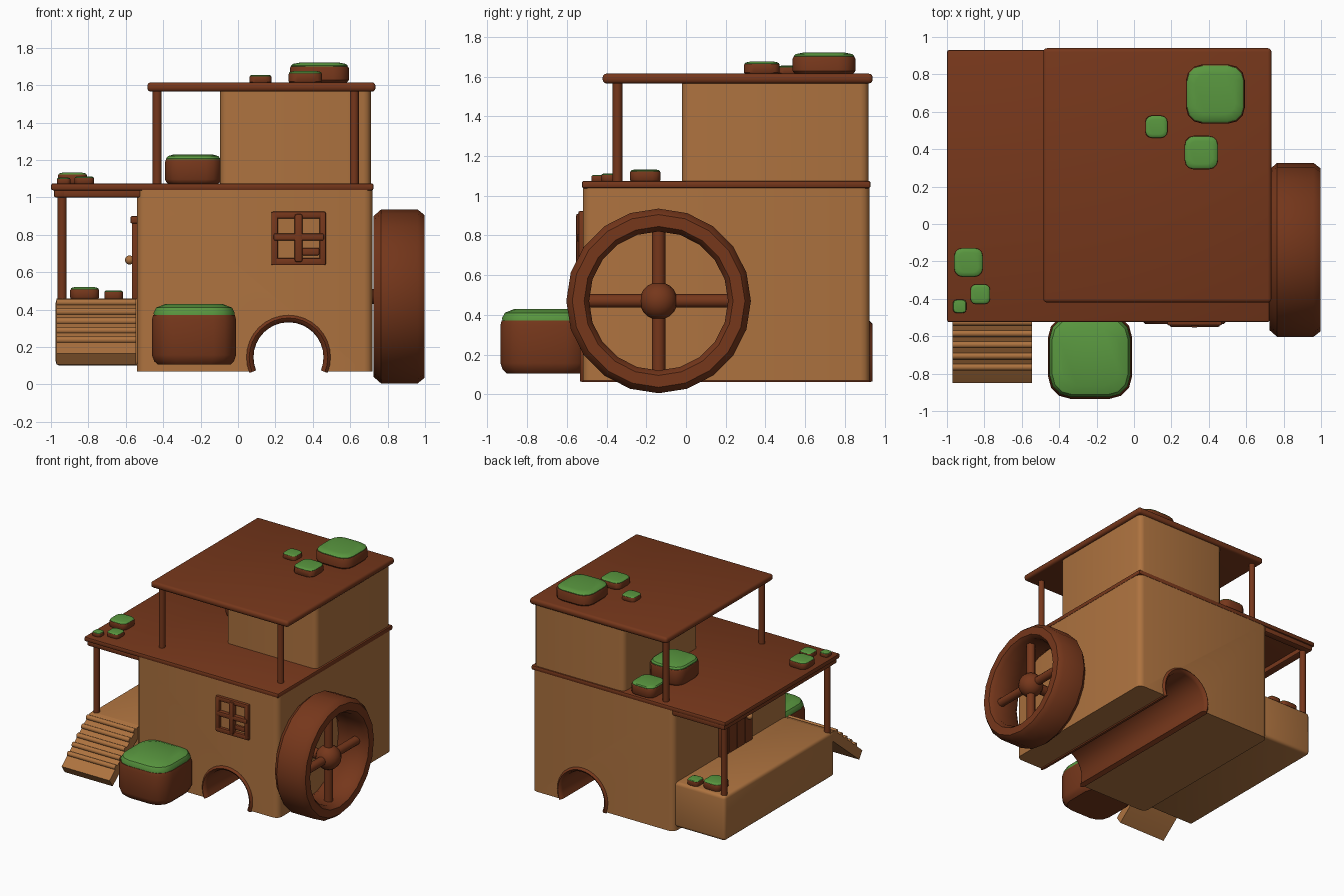
import bpy, bmesh, math
from mathutils import Vector

if "Cube" in bpy.data.objects:
    bpy.data.objects.remove(bpy.data.objects["Cube"])


def mat(name, rgb):
    m = bpy.data.materials.new(name)
    m.diffuse_color = (*rgb, 1)
    m.use_nodes = True
    m.node_tree.nodes["Principled BSDF"].inputs["Base Color"].default_value = m.diffuse_color
    return m


TAN = mat("tan_clay", (0.42, 0.17, 0.05))
BROWN = mat("brown_wood", (0.18, 0.038, 0.011))
GREEN = mat("green_leaf", (0.10, 0.31, 0.05))


def finish(bm, name, material, smooth=35):
    bmesh.ops.recalc_face_normals(bm, faces=bm.faces)
    me = bpy.data.meshes.new(name)
    bm.to_mesh(me)
    bm.free()
    me.materials.append(material)
    ob = bpy.data.objects.new(name, me)
    bpy.context.collection.objects.link(ob)
    bpy.ops.object.select_all(action='DESELECT')
    ob.select_set(True)
    bpy.context.view_layer.objects.active = ob
    bpy.ops.object.shade_smooth_by_angle(angle=math.radians(smooth))
    return ob


def bevel_edges(bm, edges, r, seg):
    bmesh.ops.bevel(bm, geom=edges, offset=r, segments=seg, profile=0.5, affect='EDGES')


def box(name, x, y, z, material, r=0.0, seg=2, vertical=False):
    bm = bmesh.new()
    bmesh.ops.create_cube(bm, size=1)
    for v in bm.verts:
        v.co = Vector([(a + b) / 2 + c * (b - a) for (a, b), c in zip((x, y, z), v.co)])
    if r:
        edges = [e for e in bm.edges if not vertical or
                 (e.verts[0].co - e.verts[1].co).xy.length < 1e-5]
        bevel_edges(bm, edges, r, seg)
    return finish(bm, name, material)


def rod(name, a, b, r, material=BROWN, sides=12):
    a, b = Vector(a), Vector(b)
    bm = bmesh.new()
    bmesh.ops.create_cone(bm, cap_ends=True, segments=sides, radius1=r, radius2=r, depth=(b - a).length)
    bm.transform((b - a).to_track_quat('Z', 'Y').to_matrix().to_4x4())
    bmesh.ops.translate(bm, verts=bm.verts, vec=(a + b) / 2)
    return finish(bm, name, material)


def ball(name, c, r, material):
    bm = bmesh.new()
    bmesh.ops.create_uvsphere(bm, u_segments=16, v_segments=10, radius=r)
    bmesh.ops.translate(bm, verts=bm.verts, vec=c)
    return finish(bm, name, material)


def skin(name, rings, material, wrap=True, close=False, caps=True, smooth=35):
    """Joins rings of points; wrap joins the last ring to the first."""
    bm = bmesh.new()
    vs = [[bm.verts.new(p) for p in ring] for ring in rings]
    n = len(vs[0])
    for i in range(len(vs) if close else len(vs) - 1):
        a, b = vs[i], vs[(i + 1) % len(vs)]
        for j in range(n if wrap else n - 1):
            k = (j + 1) % n
            bm.faces.new((a[j], a[k], b[k], b[j]))
    if caps and not close:
        bm.faces.new(vs[0])
        bm.faces.new(vs[-1])
    return finish(bm, name, material, smooth)


def rounded_ring(cx, cy, w, d, z, s):
    pts = []
    c = 0.27
    for q in range(4):
        sx, sy = [(1, 1), (-1, 1), (-1, -1), (1, -1)][q]
        for t in range(4):
            a = math.radians(90 * q + 30 * t)
            u = sx * (0.5 - c) + c * math.cos(a)
            v = sy * (0.5 - c) + c * math.sin(a)
            pts.append((cx + u * w * s, cy + v * d * s, z))
    return pts


def planter(name, cx, cy, w, z0, z1, d=None):
    d = d or w
    h = z1 - z0
    for part, m, levels in (
            ("pot", BROWN, ((0, .86), (.06, .95), (.16, 1), (.74, 1), (.82, .97))),
            ("leaves", GREEN, ((.76, .95), (.86, .96), (.94, .9), (1, .68)))):
        skin(f"{name}_{part}", [rounded_ring(cx, cy, w, d, z0 + f * h, s) for f, s in levels], m)


# lower house with an arched tunnel through it
AX, AZ, AR = 0.27, 0.145, 0.2
low = math.asin((0.07 - AZ) / AR)
arc = [math.pi - low - (math.pi - 2 * low) * i / 20 for i in range(21)]
prof = [(-.54, .07)] + [(AX + AR * math.cos(a), AZ + AR * math.sin(a)) for a in arc]
prof += [(.72, .07), (.72, 1.045), (-.54, 1.045)]
bm = bmesh.new()
face = bm.faces.new([bm.verts.new((x, -.52, z)) for x, z in prof])
ext = bmesh.ops.extrude_face_region(bm, geom=[face])
bmesh.ops.translate(bm, verts=[v for v in ext["geom"] if isinstance(v, bmesh.types.BMVert)], vec=(0, 1.445, 0))
bevel_edges(bm, [e for e in bm.edges if abs(e.verts[0].co.z - e.verts[1].co.z) > .9], .045, 3)
finish(bm, "lower_house", TAN)

# tunnel lining with a rounded lip at both ends
section = [(.187, -.505), (.195, -.525), (.21, -.535), (.225, -.52), (.225, .925),
           (.21, .94), (.195, .93), (.187, .91)]
skin("tunnel_lining", [[(AX + r * math.cos(a), y, AZ + r * math.sin(a)) for r, y in section]
                       for a in arc], BROWN)

# upper house and the two flat roofs
box("upper_house", (-.095, .71), (-.02, .92), (1.06, 1.58), TAN, .04, 3, True)
box("lower_deck", (-1, .725), (-.525, .93), (1.037, 1.075), BROWN, .012)
box("upper_roof", (-.485, .735), (-.42, .94), (1.565, 1.615), BROWN, .02, 3)

# beams below the porch side of the deck
box("porch_side_beam", (-.985, -.92), (-.51, .92), (1.0, 1.045), BROWN, .01)
for n, y in (("front", -.51), ("back", .86)):
    box(f"porch_{n}_beam", (-.985, -.52), (y, y + .06), (1.0, 1.045), BROWN, .01)

# posts
for n, x, y, z0, z1 in (("front_porch", -.94, -.45, .45, 1.02), ("back_porch", -.94, .86, .45, 1.02),
                        ("front_left_roof", -.432, -.345, 1.06, 1.58),
                        ("front_right_roof", .622, -.345, 1.06, 1.58),
                        ("back_left_roof", -.432, .87, 1.06, 1.58)):
    rod(f"{n}_post", (x, y, z0), (x, y, z1), .024)

# porch floor and sloping steps
box("porch_floor", (-.975, -.52), (-.49, .9), (.1, .46), TAN, .025, 3)
steps = [(-.44, .46), (-.5, .455), (-.85, .165), (-.81, .105), (-.47, .385)]
skin("porch_ramp", [[(x, y, z) for y, z in steps] for x in (-.97, -.545)], TAN)
for i in range(5):
    y, z = -.525 - .06 * i, .438 - .05 * i
    rod(f"step_slat_{i + 1}", (-.97, y, z), (-.545, y, z), .019, TAN)

# water wheel: chamfered rim, cross spokes and round hub
WY, WZ = -.138, .47
rim = [(.43, .725), (.465, .765), (.465, .96), (.435, .998), (.375, .998), (.35, .965), (.35, .76), (.375, .725)]
skin("wheel_rim", [[(x, WY + r * math.cos(a), WZ + r * math.sin(a)) for r, x in rim]
                   for a in (math.tau * i / 20 for i in range(20))], BROWN, close=True, smooth=40)
rod("wheel_spoke_level", (.9, WY - .37, WZ), (.9, WY + .37, WZ), .034)
rod("wheel_spoke_upright", (.9, WY, WZ - .37), (.9, WY, WZ + .37), .034)
rod("wheel_axle", (.7, WY, WZ), (.9, WY, WZ), .04)
ball("wheel_hub", (.9, WY, WZ), .095, BROWN)

# front window: frame, cross bars and a small latch
for n, x, z in (("left", (.178, .213), (.637, .923)), ("right", (.435, .47), (.637, .923)),
                ("bottom", (.178, .47), (.637, .675)), ("top", (.178, .47), (.887, .923))):
    box(f"window_frame_{n}", x, (-.542, -.5), z, BROWN, .008)
box("window_bar_upright", (.303, .345), (-.553, -.5), (.655, .91), BROWN, .01)
box("window_bar_level", (.19, .46), (-.55, -.5), (.768, .808), BROWN, .01)
box("window_latch", (.34, .435), (-.535, -.5), (.69, .73), BROWN, .008)

# plank door on the porch
for i in range(4):
    y = -.04 + i * .1
    box(f"door_plank_{i + 1}", (-.568, -.52), (y, y + .098), (.45, .9), BROWN, .008)
box("door_top_rail", (-.575, -.52), (-.05, .37), (.86, .9), BROWN, .008)
ball("door_knob", (-.58, .02, .665), .024, TAN)

# planters, large to small
for n, *p in (("front_planter", -.235, -.71, .45, .105, .43),
              ("deck_planter_large", -.24, .49, .3, 1.07, 1.23),
              ("deck_planter_small", -.235, .81, .21, 1.07, 1.165),
              ("corner_planter_a", -.885, -.205, .155, 1.07, 1.132),
              ("corner_planter_b", -.822, -.375, .105, 1.07, 1.112),
              ("corner_planter_c", -.932, -.44, .072, 1.07, 1.105),
              ("roof_planter_a", .435, .695, .315, 1.61, 1.72),
              ("roof_planter_b", .36, .382, .18, 1.61, 1.675),
              ("roof_planter_c", .12, .52, .118, 1.61, 1.655),
              ("porch_planter_a", -.82, .79, .155, .455, .52),
              ("porch_planter_b", -.665, .83, .1, .455, .503)):
    planter(n, *p)
